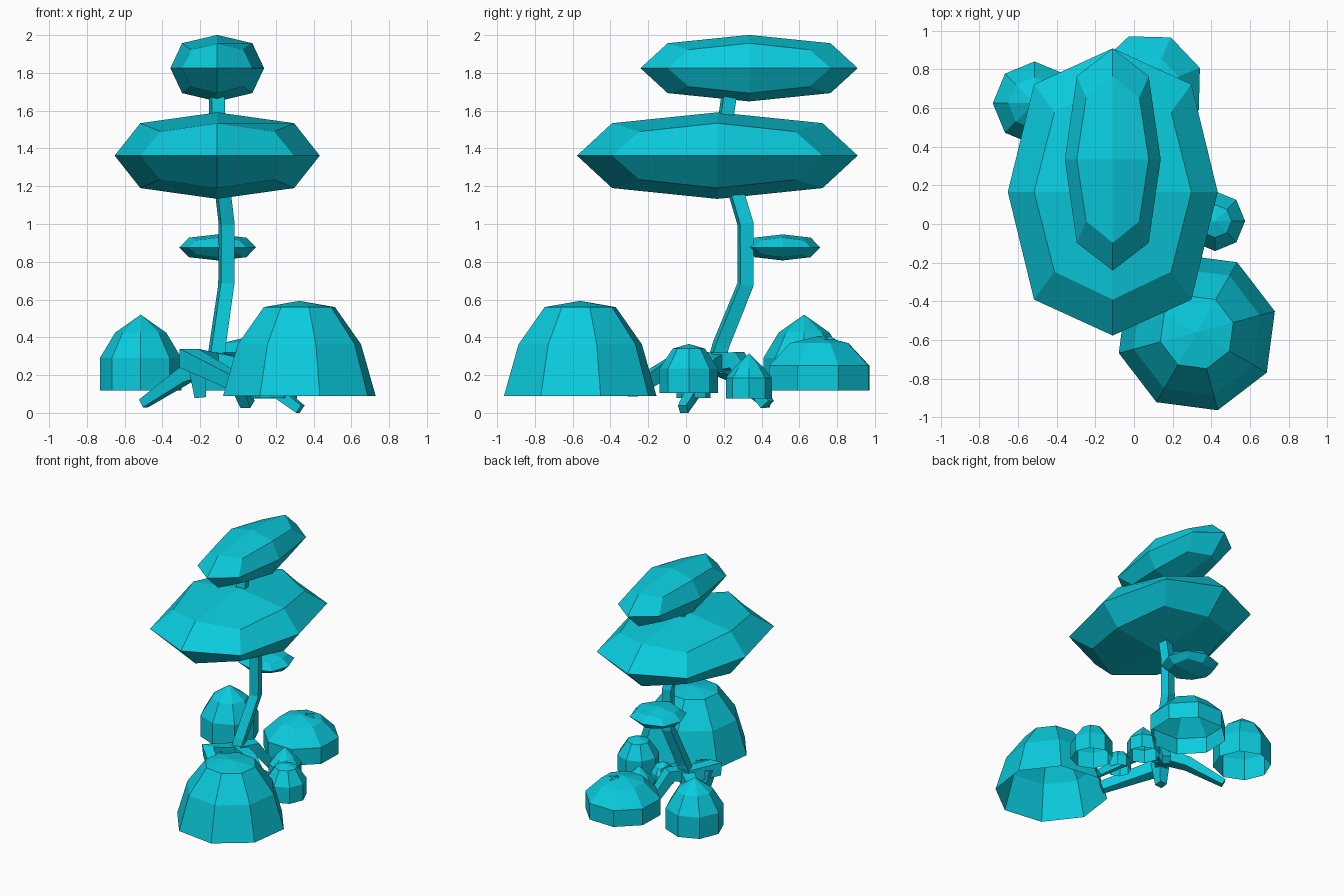
import bpy, bmesh, math
from mathutils import Vector

if "Cube" in bpy.data.objects:
    bpy.data.objects.remove(bpy.data.objects["Cube"])

# single flat colour
cyan = bpy.data.materials.new("cyan")
cyan.diffuse_color = (0.003, 0.6, 0.73, 1)
cyan.use_nodes = True
cyan.node_tree.nodes["Principled BSDF"].inputs["Base Color"].default_value = cyan.diffuse_color


def finish(bm, name, recalc=True):
    if recalc:
        bmesh.ops.recalc_face_normals(bm, faces=bm.faces[:])
    me = bpy.data.meshes.new(name)
    bm.to_mesh(me)
    bm.free()
    me.materials.append(cyan)
    ob = bpy.data.objects.new(name, me)
    bpy.context.collection.objects.link(ob)
    return ob


def crown(name, centre, half):
    """Cube rounded by one smoothing step: 24 faces."""
    bm = bmesh.new()
    bmesh.ops.create_cube(bm, size=2)
    bmesh.ops.subdivide_edges(bm, edges=bm.edges[:], cuts=1, use_grid_fill=True)
    for v in bm.verts:
        n = sum(abs(c) > 0.5 for c in v.co)
        k = {1: 1.0, 2: 0.75, 3: 0.556}[n]
        v.co = Vector([centre[i] + v.co[i] * k * half[i] for i in range(3)])
    return finish(bm, name)


def bush(name, x, y, rings, apex, turn=0, sides=8):
    """Faceted dome shell, open underneath: rings are (radius, z)."""
    bm = bmesh.new()
    loops = []
    for r, z in rings:
        loops.append([bm.verts.new((x + r * math.cos(math.radians(turn) + i * math.tau / sides),
                                    y + r * math.sin(math.radians(turn) + i * math.tau / sides), z))
                      for i in range(sides)])
    top = bm.verts.new((x, y, apex))
    for a, b in zip(loops, loops[1:]):
        for i in range(sides):
            j = (i + 1) % sides
            bm.faces.new((a[i], a[j], b[j], b[i]))
    for i in range(sides):
        bm.faces.new((loops[-1][i], loops[-1][(i + 1) % sides], top))
    return finish(bm, name, recalc=False)


def limb(name, path, ref):
    """Square tube along (x, y, z, half width) points."""
    bm = bmesh.new()
    pts = [Vector(p[:3]) for p in path]
    loops = []
    for i, p in enumerate(pts):
        t = Vector()
        if i > 0:
            t += (p - pts[i - 1]).normalized()
        if i < len(pts) - 1:
            t += (pts[i + 1] - p).normalized()
        t.normalize()
        s = t.cross(Vector(ref)).normalized()
        u = s.cross(t)
        w = path[i][3]
        loops.append([bm.verts.new(p + w * (a * s + b * u))
                      for a, b in ((-1, -1), (1, -1), (1, 1), (-1, 1))])
    for a, b in zip(loops, loops[1:]):
        for i in range(4):
            j = (i + 1) % 4
            bm.faces.new((a[i], a[j], b[j], b[i]))
    bm.faces.new(loops[0])
    bm.faces.new(loops[-1])
    return finish(bm, name)


# foliage
crown("top_crown", (-0.11, 0.334, 1.825), (0.248, 0.575, 0.176))
crown("middle_crown", (-0.11, 0.166, 1.362), (0.543, 0.743, 0.229))
crown("small_crown", (-0.108, 0.512, 0.876), (0.203, 0.198, 0.069))

# trunk
limb("trunk", [(-0.12, 0.16, 0.26, 0.04), (-0.108, 0.185, 0.36, 0.037),
               (-0.062, 0.315, 0.68, 0.036), (-0.06, 0.315, 1.0, 0.036),
               (-0.11, 0.19, 1.42, 0.035), (-0.112, 0.24, 1.76, 0.035)], (-0.2, 1, 0))

# roots
roots = {
    "left_root": [(-0.11, 0.165, 0.26, 0.05), (-0.28, 0.28, 0.2, 0.04), (-0.5, 0.43, 0.05, 0.024)],
    "right_root": [(-0.11, 0.165, 0.27, 0.05), (0.03, 0.12, 0.25, 0.04), (0.33, -0.015, 0.02, 0.024)],
    "back_root": [(-0.11, 0.165, 0.27, 0.05), (-0.04, 0.27, 0.28, 0.045), (0.05, 0.43, 0.045, 0.03)],
    "front_root": [(-0.12, 0.165, 0.26, 0.05), (-0.26, -0.01, 0.29, 0.05), (0.07, -0.29, 0.12, 0.035)],
    "inner_root": [(-0.22, 0.04, 0.29, 0.05), (-0.2, 0.07, 0.085, 0.03)],
}
for name, path in roots.items():
    limb(name, path, (1, 0, 0) if name == "inner_root" else (0, 0, 1))

# bushes around the base
bush("large_bush", 0.325, -0.56, [(0.418, 0.09), (0.338, 0.363), (0.195, 0.56)], 0.593, 15)
bush("wide_bush", 0.075, 0.705, [(0.285, 0.118), (0.285, 0.25), (0.165, 0.37)], 0.408, 21)
bush("pointed_bush", -0.515, 0.625, [(0.216, 0.118), (0.216, 0.29), (0.135, 0.425)], 0.52, 0)
bush("right_bush", 0.42, 0.015, [(0.155, 0.105), (0.155, 0.235), (0.085, 0.34)], 0.365, 0)
bush("little_bush", 0.19, 0.333, [(0.122, 0.077), (0.122, 0.185), (0.078, 0.24)], 0.315, 0)
bush("tiny_bush", 0.18, 0.04, [(0.09, 0.08), (0.09, 0.16), (0.06, 0.21)], 0.24, 0)

# small star-shaped sprig on the wide bush
bm = bmesh.new()
tip = bm.verts.new((0.11, 0.74, 0.41))
star = []
for i in range(10):
    r = 0.025 if i % 2 else 0.065
    a = i * math.tau / 10
    star.append(bm.verts.new((0.11 + r * math.cos(a), 0.74 + r * math.sin(a), 0.388)))
for i in range(10):
    bm.faces.new((star[i], star[(i + 1) % 10], tip))
bm.faces.new(star[::-1])
finish(bm, "sprig")
